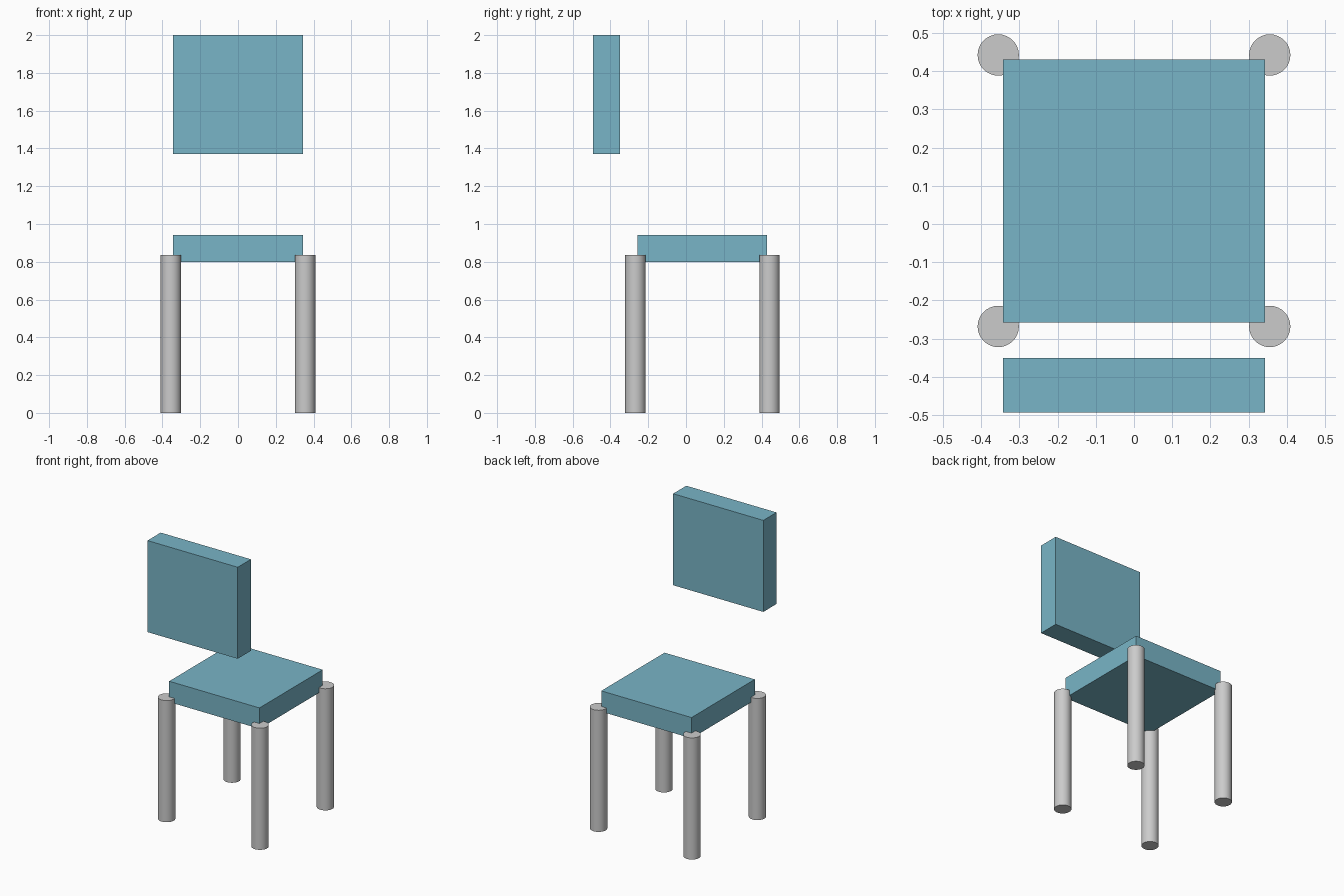
import bpy
import math

if "Cube" in bpy.data.objects:
    bpy.data.objects.remove(bpy.data.objects["Cube"])

teal = bpy.data.materials.new("teal")
teal.diffuse_color = (0.19, 0.46, 0.57, 1.0)
teal.use_nodes = True
teal.node_tree.nodes["Principled BSDF"].inputs["Base Color"].default_value = teal.diffuse_color


def box(name, lo, hi):
    """Box between two opposite corners."""
    centre = [(a + b) / 2 for a, b in zip(lo, hi)]
    bpy.ops.mesh.primitive_cube_add(size=1, location=centre)
    obj = bpy.context.object
    obj.name = name
    obj.scale = [b - a for a, b in zip(lo, hi)]
    bpy.ops.object.transform_apply(location=False, rotation=False, scale=True)
    obj.data.materials.append(teal)


def leg(name, x, y, radius=0.054, height=0.836):
    """Round leg standing on the ground."""
    bpy.ops.mesh.primitive_cylinder_add(
        vertices=32, radius=radius, depth=height, location=(x, y, height / 2))
    bpy.context.object.name = name
    bpy.ops.object.shade_smooth_by_angle(angle=math.radians(30))


# Seat and floating backrest
box("seat", (-0.343, -0.257, 0.80), (0.343, 0.43, 0.943))
box("backrest", (-0.343, -0.493, 1.371), (0.343, -0.35, 2.0))

# Legs at the seat corners
for side, x in (("left", -0.355), ("right", 0.355)):
    for end, y in (("front", -0.268), ("back", 0.442)):
        leg(f"{end}_{side}_leg", x, y)
